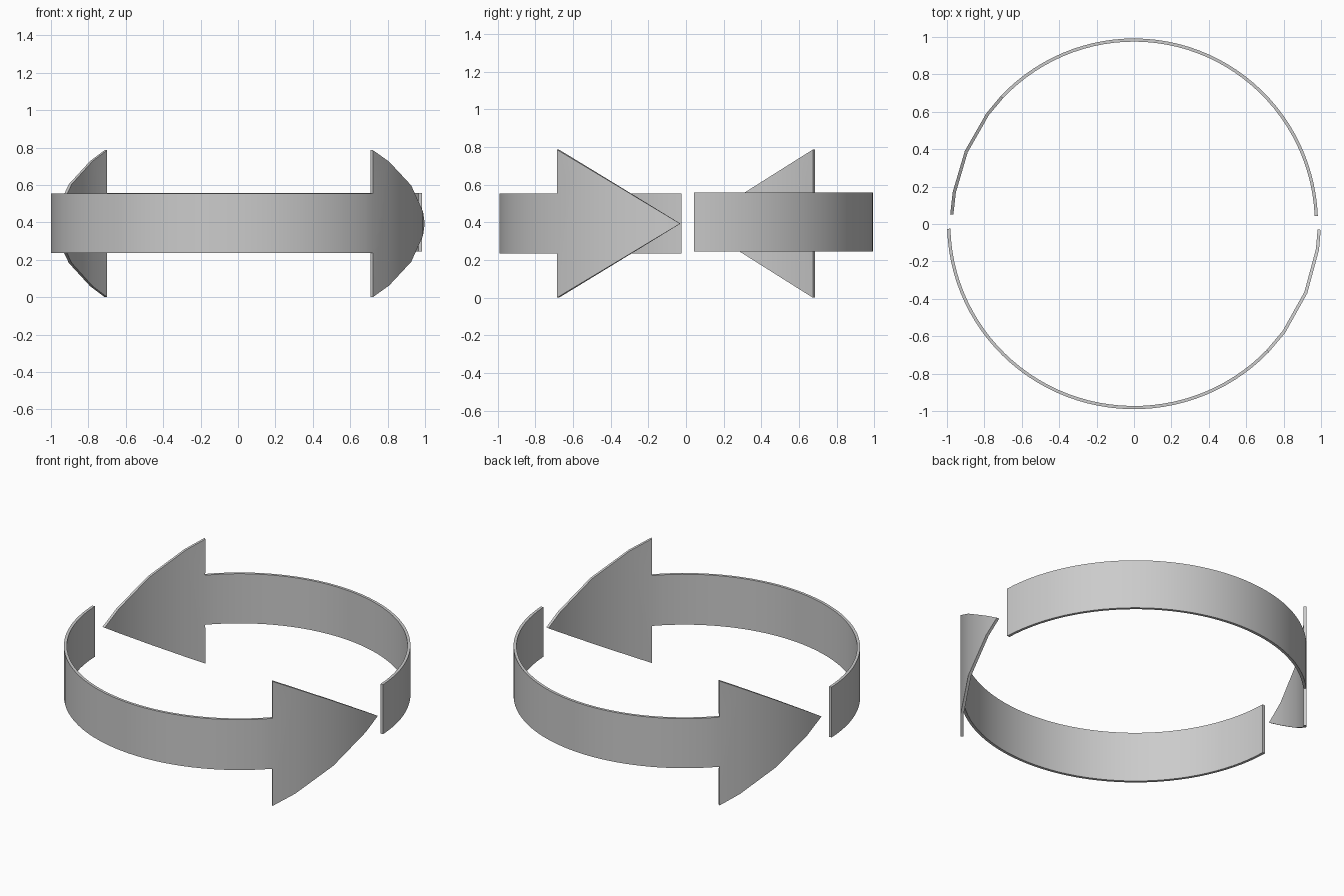
import bpy, bmesh
from math import radians, sin, cos

if "Cube" in bpy.data.objects:
    bpy.data.objects.remove(bpy.data.objects["Cube"])

MID, HEAD_HALF, THICK = 0.393, 0.393, 0.017


def curved_arrow(name, rx, ry, turn, start, head_angles, z0, z1, segments=40):
    """Bent band ending in a triangular head; angles are degrees from each end of a half turn."""
    bm = bmesh.new()

    def point(a, z):
        t = radians(a + turn)
        return bm.verts.new((rx * cos(t), ry * sin(t), z))

    # Band
    base = 180 - head_angles[0]
    cols = []
    for i in range(segments + 1):
        a = start + (base - start) * i / segments
        cols.append((point(a, z0), point(a, z1)))
    for (a, b), (c, d) in zip(cols, cols[1:]):
        bm.faces.new((a, c, d, b))

    # Head, tapering evenly along y to its tip
    ys = [sin(radians(h)) for h in head_angles]
    prev = [point(base, MID - HEAD_HALF), *cols[-1], point(base, MID + HEAD_HALF)]
    for h, y in zip(head_angles[1:-1], ys[1:-1]):
        half = HEAD_HALF * (y - ys[-1]) / (ys[0] - ys[-1])
        lo, hi = point(180 - h, MID - half), point(180 - h, MID + half)
        bm.faces.new([lo, hi] + prev[::-1])
        prev = [lo, hi]
    tip = point(180 - head_angles[-1], MID)
    bm.faces.new((prev[0], tip, prev[1]))

    mesh = bpy.data.meshes.new(name)
    bm.to_mesh(mesh)
    bm.free()
    obj = bpy.data.objects.new(name, mesh)
    bpy.context.collection.objects.link(obj)

    # Sheet thickness, grown inwards
    bpy.context.view_layer.objects.active = obj
    obj.select_set(True)
    mod = obj.modifiers.new("thickness", 'SOLIDIFY')
    mod.thickness = THICK
    mod.offset = -1
    bpy.ops.object.modifier_apply(modifier=mod.name)
    bpy.ops.object.shade_smooth_by_angle(angle=radians(30))
    obj.select_set(False)


curved_arrow("front_arrow", 0.999, 0.99, 180, 1.5, (43.8, 36, 22, 8, 1.8), 0.235, 0.553)
curved_arrow("back_arrow", 0.984, 0.992, 0, 2.5, (43.6, 36.6, 23.2, 10, 3), 0.245, 0.558)
